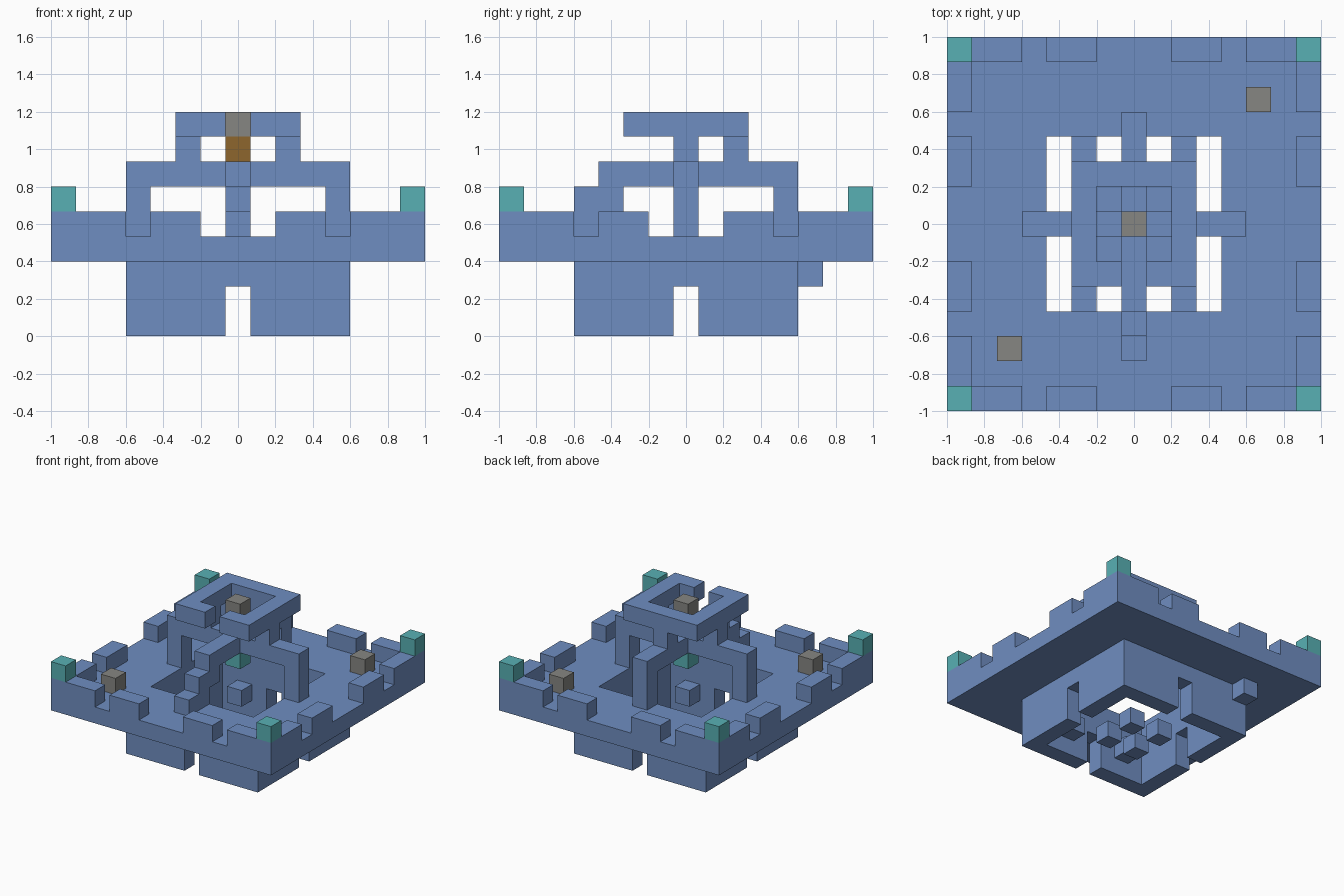
import bpy
import bmesh
from math import pi
from mathutils import Matrix, Vector

CELL = 2 / 15  # edge of one building block

if "Cube" in bpy.data.objects:
    bpy.data.objects.remove(bpy.data.objects["Cube"], do_unlink=True)


def material(name, r, g, b):
    mat = bpy.data.materials.new(name)
    mat.use_nodes = True
    mat.diffuse_color = (r, g, b, 1)
    mat.node_tree.nodes["Principled BSDF"].inputs["Base Color"].default_value = (r, g, b, 1)
    return mat


blue = material("slate_blue", 0.159, 0.27, 0.533)
teal = material("teal", 0.098, 0.434, 0.456)
grey = material("warm_grey", 0.238, 0.238, 0.223)
amber = material("amber_brown", 0.27, 0.133, 0.027)


def build(name, mat, boxes, turns=(0,)):
    """Blocks given as inclusive cell ranges (x, y, z), repeated by quarter turns."""
    bm = bmesh.new()
    for turn in turns:
        spin = Matrix.Rotation(turn * pi / 2, 4, "Z")
        for box in boxes:
            spans = [s if isinstance(s, tuple) else (s, s) for s in box]
            size = Vector([b - a + 1 for a, b in spans]) * CELL
            mid = Vector([(a + b) / 2 for a, b in spans]) * CELL
            mid.z += CELL / 2
            place = spin @ Matrix.Translation(mid) @ Matrix.Diagonal((*size, 1))
            bmesh.ops.create_cube(bm, size=1, matrix=place)
    mesh = bpy.data.meshes.new(name)
    bm.to_mesh(mesh)
    bm.free()
    mesh.materials.append(mat)
    obj = bpy.data.objects.new(name, mesh)
    bpy.context.collection.objects.link(obj)


ALL = range(4)

# Hollow base with a doorway in each wall
build("base_walls", blue, [((-4, -1), -4, (0, 2)), ((1, 3), -4, (0, 2)), (0, -4, 2)], ALL)
build("back_wall_block", blue, [(-4, 5, 2)])
build("floor_blocks", blue, [(1, 1, 0)], ALL)
build("inner_brackets", blue, [(x, y, 1) for x in (-2, 2) for y in (-3, 3)])

# Wide platform with a square opening and battlements
build("platform", blue, [((-7, 3), (-7, -4), 3)], ALL)
build("battlements", blue, [((a, b), -7, 4) for a, b in ((-7, -5), (-3, -2), (2, 3), (5, 6))], ALL)
build("corner_lamps", teal, [(7, 7, 5)], ALL)
build("platform_blocks", grey, [(5, 5, 4)], (0, 2))

# Crossed arches over the opening, with steps up the front
build("side_arch", blue, [((-4, 4), 0, 6), (-4, 0, (4, 5)), (4, 0, (4, 5))])
build("back_arch", blue, [(0, (1, 4), 6), (0, 4, (4, 5))])
build("front_steps", blue, [(0, -5, 4), (0, -4, (4, 5)), (0, -3, 5), (0, (-3, -1), 6)])
build("hanging_lamp", teal, [(0, 0, 5)])

# Crown ring on three posts, open at the front
build("crown_posts", blue, [(-2, 0, 7), (2, 0, 7), (0, 2, 7)])
build("crown_ring", blue, [((-2, 2), 2, 8), (-2, (-2, 1), 8), (2, (-2, 1), 8),
                           (-1, -2, 8), (1, -2, 8)])
build("center_post", amber, [(0, 0, 7)])
build("center_cap", grey, [(0, 0, 8)])
